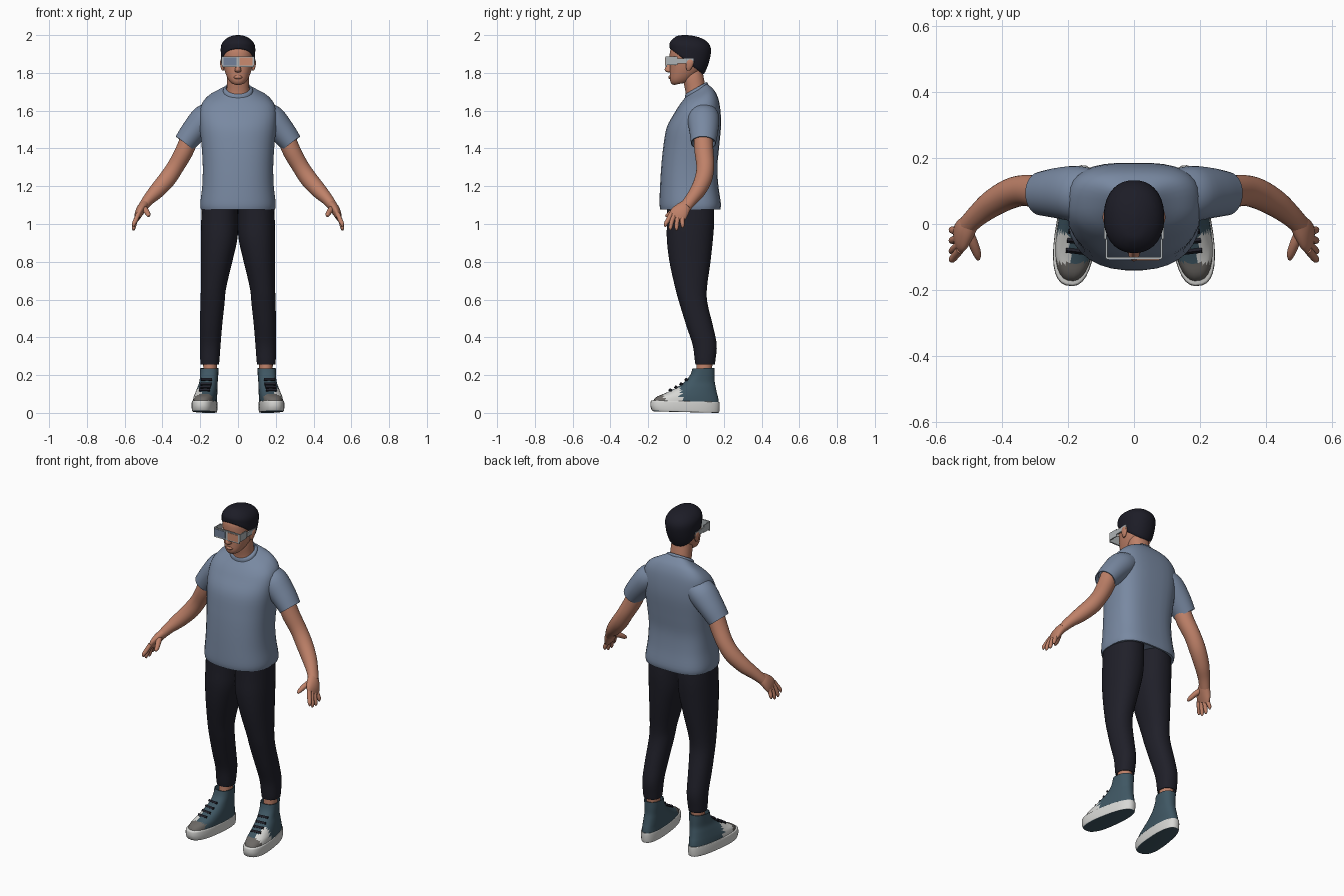
import bpy, bmesh, math
from mathutils import Vector, Matrix

SEG = 32


def mat(name, r, g, b):
    m = bpy.data.materials.new(name)
    m.diffuse_color = (r, g, b, 1)
    return m


SKIN = mat("skin", .52, .22, .14)
SHIRT = mat("shirt blue", .19, .25, .36)
PANTS = mat("trouser black", .014, .014, .022)
HAIR = mat("hair black", .012, .012, .02)
CANVAS = mat("canvas teal", .05, .095, .125)
RUBBER = mat("rubber white", .68, .68, .66)
TOE = mat("toe grey", .15, .14, .13)
FRAME = mat("frame silver", .42, .45, .46)
BLUE = mat("lens blue", .17, .22, .32)
ORANGE = mat("lens orange", .6, .26, .16)


def finish(name, bm, mats, rule=None, mirror=False, angle=45):
    bmesh.ops.recalc_face_normals(bm, faces=bm.faces[:])
    for f in bm.faces:
        f.smooth = True
        if rule:
            f.material_index = rule(f.calc_center_median(), f.normal)
    me = bpy.data.meshes.new(name)
    bm.to_mesh(me)
    bm.free()
    me.set_sharp_from_angle(angle=math.radians(angle))
    for m in mats:
        me.materials.append(m)
    ob = bpy.data.objects.new(name, me)
    bpy.context.collection.objects.link(ob)
    if mirror:
        mod = ob.modifiers.new("mirror", 'MIRROR')
        mod.use_mirror_merge = False
    return ob


def skin_rings(name, rings, mats, hem=0, sub=4, turn=None, **kw):
    """Smooth surface through rings of points; hem folds the open end inwards."""
    out, n = [], len(rings)
    for i in range(n - 1):
        p0, p1, p2, p3 = (rings[max(0, min(n - 1, i + k))] for k in (-1, 0, 1, 2))
        for s in range(sub):
            t = s / sub
            out.append([.5 * (2 * b + (c - a) * t + (2 * a - 5 * b + 4 * c - d) * t * t
                              + (3 * b - a - 3 * c + d) * t ** 3)
                        for a, b, c, d in zip(p0, p1, p2, p3)])
    out.append(rings[-1])
    if hem:
        last = rings[-1]
        mid = sum(last, Vector()) / len(last)
        prev = sum(rings[-2], Vector()) / len(last)
        back = (prev - mid).normalized() * hem
        out.append([mid + (p - mid) * .93 for p in last])
        out.append([mid + (p - mid) * .9 + back for p in last])
    bm = bmesh.new()
    vs = [[bm.verts.new(turn @ p if turn else p) for p in r] for r in out]
    for a, b in zip(vs, vs[1:]):
        for k in range(SEG):
            j = (k + 1) % SEG
            bm.faces.new((a[k], a[j], b[j], b[k]))
    bm.faces.new(vs[0])
    bm.faces.new(vs[-1])
    return finish(name, bm, mats, **kw)


def stack(name, rows, mats, nf=2.2, nb=2.2, taper=0, **kw):
    """Rows: front z, back z, centre x, half width, front y, back y."""
    rings = []
    for zf, zb, cx, hw, yf, yb in rows:
        ring = []
        for k in range(SEG):
            a = 2 * math.pi * (k + .5) / SEG
            c, s = math.cos(a), math.sin(a)
            e = 2 / (nf if s < 0 else nb)
            u = math.copysign(abs(c) ** e, c)
            v = math.copysign(abs(s) ** e, s)
            ring.append(Vector((cx + hw * u * (1 - taper * v), (yf + yb) / 2 + (yb - yf) / 2 * v,
                                zf + (zb - zf) * (v + 1) / 2)))
        rings.append(ring)
    return skin_rings(name, rings, mats, **kw)


def tube(name, rows, mats, **kw):
    """Rows: x, y, z, radius across, radius along y."""
    pts = [Vector(r[:3]) for r in rows]
    rings = []
    for i, r in enumerate(rows):
        t = (pts[min(i + 1, len(pts) - 1)] - pts[max(i - 1, 0)]).normalized()
        u = Vector((0, 1, 0)).cross(t).normalized()
        v = t.cross(u)
        rings.append([pts[i] + u * r[3] * math.cos(a) + v * r[4] * math.sin(a)
                      for a in (2 * math.pi * k / SEG for k in range(SEG))])
    return skin_rings(name, rings, mats, **kw)


def box(name, lo, hi, m, mirror=False):
    bm = bmesh.new()
    bmesh.ops.create_cube(bm, size=1)
    lo, hi = Vector(lo), Vector(hi)
    for v in bm.verts:
        v.co = Vector([(lo[i] + hi[i]) / 2 + v.co[i] * (hi[i] - lo[i]) for i in range(3)])
    return finish(name, bm, [m], mirror=mirror)


# Shirt: body, neckband and sleeves
stack("shirt_body", [
    (1.675, 1.742, 0, .072, .0, .112), (1.66, 1.728, 0, .105, -.012, .13),
    (1.63, 1.695, 0, .165, -.035, .158), (1.59, 1.635, 0, .2, -.06, .178),
    (1.51, 1.53, 0, .203, -.103, .186), (1.4, 1.4, 0, .192, -.122, .175),
    (1.3, 1.3, 0, .187, -.132, .166), (1.2, 1.2, 0, .19, -.138, .172),
    (1.11, 1.11, 0, .2, -.141, .185), (1.078, 1.078, 0, .197, -.137, .182)],
    [SHIRT], nf=2.3, nb=3, hem=.03)
stack("neckband", [
    (1.665, 1.728, 0, .08, -.006, .117), (1.682, 1.745, 0, .077, -.005, .115),
    (1.69, 1.752, 0, .068, .0, .108)], [SHIRT], hem=.02)
tube("sleeve", [
    (.12, .09, 1.59, .065, .075), (.175, .092, 1.555, .077, .084),
    (.235, .094, 1.49, .068, .076), (.283, .092, 1.428, .059, .066)],
    [SHIRT], hem=.03, mirror=True)

# Arms and hands
tube("arm", [
    (.25, .09, 1.47, .048, .05), (.285, .095, 1.385, .048, .05), (.33, .102, 1.305, .045, .047),
    (.375, .092, 1.238, .046, .046), (.43, .062, 1.175, .041, .041),
    (.475, .026, 1.128, .031, .034), (.505, -.004, 1.09, .025, .031)], [SKIN], mirror=True)
tube("palm", [
    (.49, .01, 1.11, .022, .026), (.51, -.015, 1.083, .025, .04),
    (.525, -.038, 1.055, .021, .048), (.534, -.052, 1.03, .013, .043)], [SKIN], mirror=True)
for i, (y0, y1, z1) in enumerate([(-.078, -.108, .985), (-.058, -.082, .968),
                                  (-.037, -.05, .966), (-.016, -.018, .98)]):
    tube("finger_%d" % (i + 1), [
        (.527, y0, 1.055, .012, .012), (.542, (y0 + y1) / 2 - .003, 1.02, .012, .012),
        (.552, y1, z1 + .014, .01, .01), (.553, y1 - .001, z1, .004, .004)], [SKIN], mirror=True)
tube("thumb", [
    (.505, -.02, 1.09, .016, .016), (.487, -.06, 1.07, .015, .015),
    (.475, -.092, 1.05, .012, .012), (.472, -.108, 1.04, .005, .005)], [SKIN], mirror=True)

# Trousers and ankles
stack("trouser_leg", [
    (1.13, 1.13, .096, .094, -.1, .148), (1.02, 1.02, .097, .098, -.101, .15),
    (.92, .92, .1, .097, -.102, .143), (.8, .8, .113, .083, -.088, .13),
    (.66, .66, .13, .067, -.057, .111), (.58, .58, .135, .064, -.035, .114),
    (.46, .46, .143, .059, .002, .143), (.36, .36, .147, .055, .035, .163),
    (.28, .28, .149, .051, .046, .156), (.255, .255, .149, .048, .05, .152)],
    [PANTS], hem=.03, mirror=True)
tube("ankle", [(.148, .1, .32, .038, .045), (.148, .097, .25, .036, .042),
               (.148, .092, .17, .036, .042)], [SKIN], mirror=True)

# Shoes, turned out slightly
PIVOT = Vector((.15, .1, 0))
TURN = Matrix.Translation(PIVOT) @ Matrix.Rotation(math.radians(7), 4, 'Z') @ Matrix.Translation(-PIVOT)


def shoe_rule(c, n):
    if c.y < -.115:
        return 2
    if c.y < -.025 and c.x > .195 and c.z < .14:
        return 1
    return 0


stack("shoe_upper", [
    (.03, .03, .16, .058, -.178, .172), (.06, .06, .16, .058, -.178, .172),
    (.085, .085, .159, .057, -.158, .168), (.105, .105, .157, .055, -.11, .163),
    (.135, .135, .154, .051, -.05, .157), (.165, .165, .151, .047, -.008, .152),
    (.2, .2, .15, .047, .022, .152), (.235, .238, .15, .048, .034, .152)],
    [CANVAS, RUBBER, TOE], nf=2.4, nb=2.4, taper=.1, hem=.03, turn=TURN, rule=shoe_rule, mirror=True)
stack("shoe_sole", [
    (.066, .058, .161, .058, -.184, .174), (.06, .055, .161, .061, -.19, .177),
    (.035, .03, .161, .062, -.191, .177), (.012, .004, .161, .06, -.182, .174),
    (.008, .0, .161, .055, -.17, .168)],
    [RUBBER, CANVAS], nf=2.5, nb=2.5, taper=.12, turn=TURN,
    rule=lambda c, n: int(n.z < -.6), mirror=True)
for i, (y, z) in enumerate([(-.085, .121), (-.055, .136), (-.027, .153), (.0, .176)]):
    bm = bmesh.new()
    bmesh.ops.create_cube(bm, size=1, matrix=TURN @ Matrix.Translation((.155, y, z))
                          @ Matrix.Rotation(math.radians(-35), 4, 'X')
                          @ Matrix.Diagonal((.058, .01, .012, 1)))
    finish("lace_%d" % (i + 1), bm, [PANTS], mirror=True)

# Neck, head, nose, lips and ears
stack("neck", [(1.62, 1.66, 0, .064, -.005, .108), (1.69, 1.74, 0, .06, -.002, .1),
               (1.76, 1.8, 0, .058, -.015, .09), (1.82, 1.84, 0, .05, -.02, .09)], [SKIN])
stack("head", [
    (1.736, 1.745, 0, .018, -.062, -.02), (1.742, 1.752, 0, .036, -.076, .015),
    (1.762, 1.775, 0, .053, -.085, .045), (1.8, 1.805, 0, .068, -.086, .078),
    (1.84, 1.84, 0, .078, -.085, .1), (1.885, 1.885, 0, .082, -.087, .112),
    (1.925, 1.925, 0, .082, -.082, .112), (1.965, 1.965, 0, .06, -.055, .09)], [SKIN])
stack("nose", [
    (1.803, 1.803, 0, .008, -.098, -.06), (1.808, 1.808, 0, .017, -.108, -.06),
    (1.82, 1.82, 0, .016, -.113, -.06), (1.85, 1.85, 0, .01, -.1, -.06),
    (1.88, 1.88, 0, .008, -.088, -.06)], [SKIN])
stack("lips", [(1.768, 1.768, 0, .012, -.088, -.07), (1.776, 1.776, 0, .024, -.094, -.06),
               (1.787, 1.787, 0, .012, -.09, -.07)], [SKIN])
stack("ear", [(1.812, 1.812, .08, .005, .005, .02), (1.83, 1.83, .083, .009, .0, .033),
              (1.858, 1.858, .085, .01, .0, .042), (1.875, 1.875, .084, .005, .01, .033)],
      [SKIN], mirror=True)

# Hair, swept down towards the nape
stack("hair", [
    (1.925, 1.792, 0, .08, -.078, .09), (1.93, 1.805, 0, .087, -.086, .102),
    (1.942, 1.86, 0, .091, -.088, .123), (1.96, 1.925, 0, .09, -.086, .133),
    (1.98, 1.965, 0, .072, -.07, .112), (1.996, 1.988, 0, .042, -.045, .07),
    (2.0, 1.999, 0, .012, -.012, .022)], [HAIR])

# Glasses: front frame, temples and two lens plates
box("glasses_front", (-.084, -.108, 1.832), (.084, -.1, 1.888), FRAME)
box("glasses_temple", (.081, -.104, 1.842), (.087, -.045, 1.886), FRAME, mirror=True)
box("glasses_temple_tip", (.083, -.045, 1.85), (.091, .04, 1.876), FRAME, mirror=True)
box("lens_right", (-.077, -.111, 1.84), (-.008, -.107, 1.882), BLUE)
box("lens_left", (.008, -.111, 1.84), (.077, -.107, 1.882), ORANGE)
